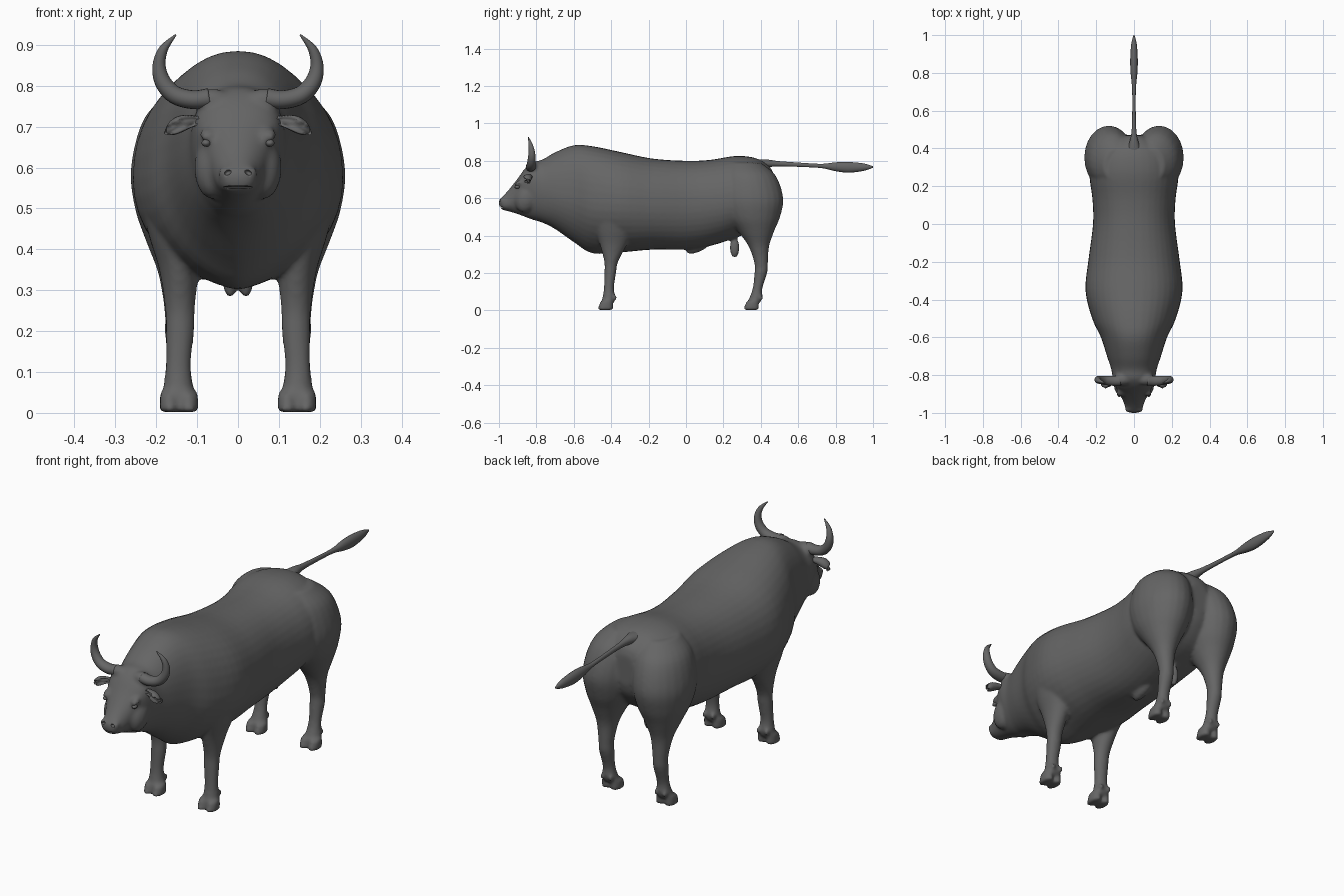
import bpy
import bmesh
from math import sin, cos, pi
from mathutils import Vector, Matrix

cube = bpy.data.objects.get("Cube")
if cube:
    bpy.data.objects.remove(cube)

hide = bpy.data.materials.new("dark grey hide")
hide.use_nodes = True
colour = (0.13, 0.13, 0.13, 1)
hide.diffuse_color = colour
bsdf = next(n for n in hide.node_tree.nodes if n.type == "BSDF_PRINCIPLED")
bsdf.inputs["Base Color"].default_value = colour
bsdf.inputs["Roughness"].default_value = 0.7


def smooth_path(stations, steps=5):
    """Spline through a list of number tuples."""
    pts = [Vector(s) for s in stations]
    out = []
    for i in range(len(pts) - 1):
        a, b = pts[max(i - 1, 0)], pts[i]
        c, d = pts[i + 1], pts[min(i + 2, len(pts) - 1)]
        for k in range(steps):
            t = k / steps
            out.append(b + (c - a) * (t / 2)
                       + (a * 2 - b * 5 + c * 4 - d) * (t * t / 2)
                       + (b * 3 - a - c * 3 + d) * (t ** 3 / 2))
    return out + [pts[-1]]


def loft(bm, rings):
    """Skin a list of point rings and cap both ends."""
    rows = [[bm.verts.new(p) for p in ring] for ring in rings]
    n = len(rows[0])
    for r, s in zip(rows, rows[1:]):
        for i in range(n):
            j = (i + 1) % n
            bm.faces.new((r[i], r[j], s[j], s[i]))
    bm.faces.new(rows[0][::-1])
    bm.faces.new(rows[-1])


def angles(n):
    return [2 * pi * i / n for i in range(n)]


def blob(bm, centre, size, tilt=0, axis="X"):
    m = (Matrix.Translation(centre) @ Matrix.Rotation(tilt, 4, axis)
         @ Matrix.Diagonal((*size, 1)))
    bmesh.ops.create_uvsphere(bm, u_segments=20, v_segments=12, radius=1, matrix=m)


def finish(name, bm):
    bmesh.ops.recalc_face_normals(bm, faces=bm.faces)
    for f in bm.faces:
        f.smooth = True
    mesh = bpy.data.meshes.new(name)
    bm.to_mesh(mesh)
    bm.free()
    mesh.materials.append(hide)
    obj = bpy.data.objects.new(name, mesh)
    bpy.context.collection.objects.link(obj)
    return obj


def power(v, e):
    return (abs(v) ** e) * (1 if v >= 0 else -1)


# Trunk, neck and head: y, bottom, top, half width, height of widest point
trunk = [
    (-1.0, .56, .59, .022, .575), (-.985, .54, .605, .042, .57),
    (-.95, .53, .642, .053, .575), (-.9, .515, .705, .075, .63),
    (-.86, .5, .76, .098, .68), (-.82, .485, .793, .112, .68),
    (-.77, .47, .805, .12, .65), (-.7, .435, .845, .143, .63),
    (-.6, .365, .883, .175, .61), (-.5, .305, .878, .222, .58),
    (-.35, .31, .847, .257, .57), (-.18, .325, .812, .24, .56),
    (0, .325, .8, .217, .56), (.13, .345, .805, .22, .57),
    (.27, .39, .826, .235, .59), (.38, .44, .812, .2, .61),
    (.45, .52, .765, .1, .64), (.47, .58, .72, .05, .65)]
body = bmesh.new()
rings = []
for y, low, high, half, mid in smooth_path(trunk, 4):
    chest = max(0, 1 - abs(y + .5) / .25)
    ring = []
    for a in angles(40):
        c, s = cos(a), sin(a)
        if s >= 0:
            ring.append((half * power(c, .9), y, mid + (high - mid) * power(s, .9)))
        else:
            ring.append((half * power(c, .9 + .5 * chest), y, mid + (mid - low) * s))
    rings.append(ring)
loft(body, rings)

# Legs: x, y, z, x radius, y radius
front_leg = [
    (.15, -.37, .66, .07, .1), (.165, -.375, .55, .08, .125),
    (.158, -.38, .44, .062, .105), (.145, -.388, .35, .048, .072),
    (.142, -.4, .26, .037, .037), (.142, -.405, .2, .035, .031),
    (.146, -.412, .12, .031, .027), (.146, -.412, .07, .036, .034),
    (.144, -.42, .04, .041, .036)]
hind_leg = [
    (.09, .31, .79, .07, .09), (.115, .335, .72, .115, .145),
    (.132, .35, .6, .13, .17), (.137, .358, .5, .115, .145),
    (.143, .375, .42, .082, .095), (.145, .39, .34, .05, .054),
    (.145, .402, .25, .035, .036), (.145, .4, .2, .034, .034),
    (.145, .383, .12, .029, .026), (.145, .374, .07, .035, .034),
    (.145, .36, .04, .041, .036)]
for side in (1, -1):
    for leg in (front_leg, hind_leg):
        loft(body, [[(side * (x + rx * cos(a)), y + ry * sin(a), z) for a in angles(24)]
                    for x, y, z, rx, ry in smooth_path(leg)])
        # Cloven hoof and dew claws
        x, y = leg[-1][:2]
        for toe in (-.023, .023):
            outline = [(.05, .024, .033), (.03, .024, .038), (.002, .025, .043)]
            loft(body, [[(side * (x + toe) + rx * cos(a), y - .004 - .16 * (.05 - z) + ry * sin(a), z)
                         for a in angles(16)] for z, rx, ry in outline])
            blob(body, (side * x + toe, y + .04, .068), (.011, .012, .013))
    # Brow, eye, nostril wing and jaw
    blob(body, (side * .074, -.893, .682), (.02, .025, .013), .6)
    blob(body, (side * .028, -.98, .585), (.02, .017, .02))
    blob(body, (side * .062, -.85, .6), (.045, .06, .08), -.4)
    # Hanging sac lobes
    blob(body, (side * .019, .26, .335), (.02, .026, .055))
    # Raised poll at the horn root
    blob(body, (side * .065, -.825, .765), (.05, .03, .028))
# Sheath under the belly
blob(body, (0, .06, .33), (.025, .06, .02), .35)
bull = finish("body", body)
remesh = bull.modifiers.new("fuse", "REMESH")
remesh.mode = "VOXEL"
remesh.voxel_size = .0085
remesh.use_smooth_shade = True
relax = bull.modifiers.new("relax", "SMOOTH")
relax.factor = .5
relax.iterations = 5

# Nostril and mouth cutter
cut = bmesh.new()
for side in (1, -1):
    blob(cut, (side * .025, -.998, .588), (.009, .014, .006), side * .5, "Y")
blob(cut, (0, -.99, .552), (.04, .022, .003))
cutter = finish("muzzle_cutter", cut)
cutter.hide_render = True
cutter.hide_viewport = True
carve = bull.modifiers.new("carve", "BOOLEAN")
carve.object = cutter
carve.operation = "DIFFERENCE"
carve.solver = "EXACT"


def sweep(name, stations, side):
    """Tube along x, y, z with a y radius and an in-plane radius."""
    path = smooth_path(stations)
    rings = []
    for i, p in enumerate(path):
        d = path[min(i + 1, len(path) - 1)] - path[max(i - 1, 0)]
        n = Vector((-d[2], 0, d[0])).normalized()
        rings.append([(side * (p[0] + n.x * p[4] * cos(a)), p[1] + p[3] * sin(a),
                       p[2] + n.z * p[4] * cos(a)) for a in angles(18)])
    bm = bmesh.new()
    loft(bm, rings)
    return finish(name, bm)


horn = [(.07, -.83, .77, .026, .024), (.11, -.83, .766, .027, .023),
        (.155, -.828, .778, .024, .022), (.184, -.825, .81, .021, .02),
        (.193, -.825, .85, .017, .016), (.182, -.832, .89, .011, .011),
        (.152, -.842, .925, .002, .002)]
ear = [(.085, -.83, .712, .012, .01), (.11, -.84, .714, .019, .014),
       (.14, -.848, .707, .024, .02), (.162, -.85, .694, .02, .016),
       (.179, -.85, .682, .004, .003)]
for side, label in ((1, "left"), (-1, "right")):
    sweep(label + "_horn", horn, side)
    ear_obj = sweep(label + "_ear", ear, side)
    # Hollow the front of the ear
    for v in ear_obj.data.vertices:
        centre = .71 - max(0, abs(v.co.x) - .13) * .5
        if v.co.y < -.85 and abs(v.co.z - centre) < .012:
            v.co.y += .018
    eye = bmesh.new()
    blob(eye, (side * .078, -.902, .66), (.011, .014, .009))
    finish(label + "_eye", eye)

# Tail and tuft: y, z, x radius, z radius
tail = [(.36, .775, .05, .03), (.43, .785, .025, .022), (.5, .784, .012, .014),
        (.64, .777, .009, .011), (.73, .772, .011, .012), (.8, .768, .018, .024),
        (.87, .765, .02, .029), (.95, .766, .015, .02), (1.0, .767, .003, .004)]
bm = bmesh.new()
loft(bm, [[(rx * cos(a), y, z + rz * sin(a)) for a in angles(18)]
          for y, z, rx, rz in smooth_path(tail)])
finish("tail", bm)
